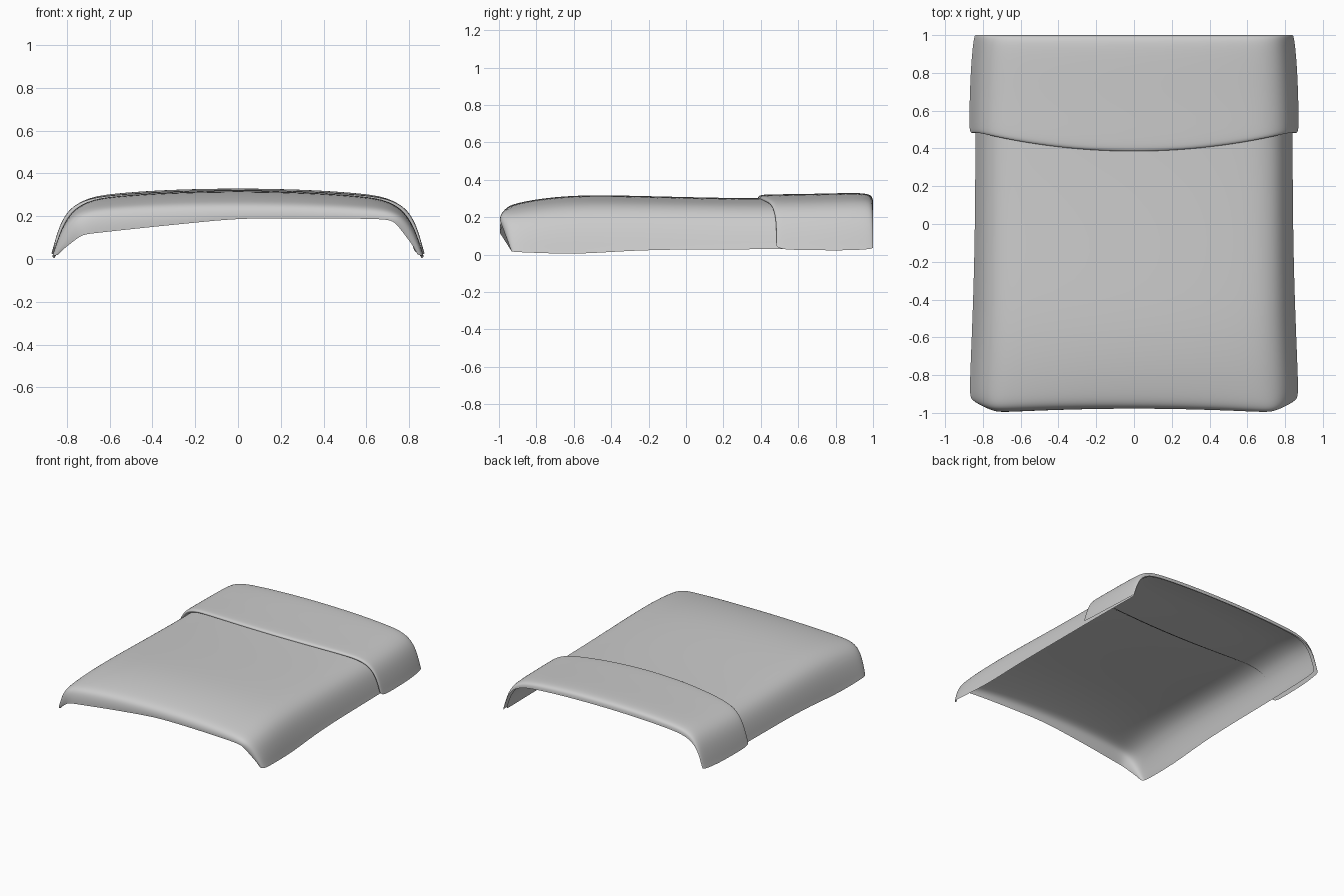
import bpy, math

cube = bpy.data.objects.get("Cube")
if cube:
    bpy.data.objects.remove(cube, do_unlink=True)

GREY = (0.6, 0.6, 0.6, 1)
fabric = bpy.data.materials.new("grey fabric")
fabric.use_nodes = True
fabric.diffuse_color = GREY
fabric.node_tree.nodes["Principled BSDF"].inputs["Base Color"].default_value = GREY

# Half cross-sections (share of half width, share of height)
DRAPED = [(0, 1), (.25, .99), (.47, .965), (.66, .925), (.77, .885), (.84, .82),
          (.9, .71), (.945, .52), (.975, .27), (.99, .1), (1, 0)]
HEM = [(0, 1), (.25, 1), (.47, 1), (.66, .99), (.77, .98), (.84, .95),
       (.87, .82), (.9, .62), (.94, .36), (.965, .17), (.98, 0)]


def section(blend):
    """Full cross-section from -x to +x, blended between draped and hem."""
    half = [(a + (c - a) * blend, b + (d - b) * blend)
            for (a, b), (c, d) in zip(DRAPED, HEM)]
    return [(-x, z) for x, z in reversed(half[1:])] + half


def cloth(name, rows, place):
    """Loft rows of (y, half width, top, bottom, hem blend) into a smooth sheet."""
    verts, faces = [], []
    for row in rows:
        y, w, top, low, blend = row
        for fx, fz in section(blend):
            verts.append(place(y, fx * w, low + (top - low) * fz, fx, fz, blend))
    n = 2 * len(DRAPED) - 1
    for r in range(len(rows) - 1):
        for i in range(n - 1):
            a = r * n + i
            faces.append((a, a + 1, a + n + 1, a + n))
    mesh = bpy.data.meshes.new(name)
    mesh.from_pydata(verts, [], faces)
    mesh.materials.append(fabric)
    mesh.polygons.foreach_set("use_smooth", [True] * len(faces))
    obj = bpy.data.objects.new(name, mesh)
    bpy.context.collection.objects.link(obj)
    sub = obj.modifiers.new("soften", "SUBSURF")
    sub.levels = sub.render_levels = 2
    return obj


def place_blanket(y, x, z, fx, fz, blend):
    # Front edge bows inward in the middle; side panels slant back at the foot
    front = max(0, min(1, (-y - .8) / .2))
    y += front * (.022 * max(0, 1 - (x / .7) ** 2) + .065 * (1 - fz))
    if fx < 0:
        z -= .07 * blend ** 2 * min(1, -x / .7) * fz
    return (x, y, z)


def place_fold(y, x, z, fx, fz, blend):
    # Front edge of the fold is curved, straight at the back
    back = max(0, min(1, (1 - y) / .6))
    y += back * .1 * min(1, abs(x) / .82) ** 2
    return (x, y, z)


# Blanket draped over the bed, with a rolled foot hem
cloth("blanket", [
    (-.998, .855, .19, .02, 1),
    (-1.0, .862, .21, .018, .8),
    (-.992, .867, .24, .016, .45),
    (-.965, .87, .262, .014, .2),
    (-.9, .87, .28, .012, .05),
    (-.75, .865, .305, .007, 0),
    (-.55, .857, .32, .003, 0),
    (-.3, .848, .316, .022, 0),
    (0, .842, .308, .028, 0),
    (.3, .84, .302, .028, 0),
    (.6, .838, .302, .03, 0),
    (.85, .832, .305, .032, 0),
    (.985, .825, .29, .035, 0),
], place_blanket)

# Turned-back fold lying over the head end
cloth("folded_top", [
    (.41, .835, .288, .06, 0),
    (.388, .848, .294, .055, 0),
    (.38, .86, .306, .05, 0),
    (.39, .868, .318, .04, 0),
    (.42, .872, .323, .026, 0),
    (.6, .87, .324, .024, 0),
    (.8, .863, .329, .022, 0),
    (.93, .853, .331, .026, 0),
    (.98, .847, .324, .03, 0),
    (.998, .842, .308, .034, 0),
    (1.0, .838, .28, .038, 0),
], place_fold)
